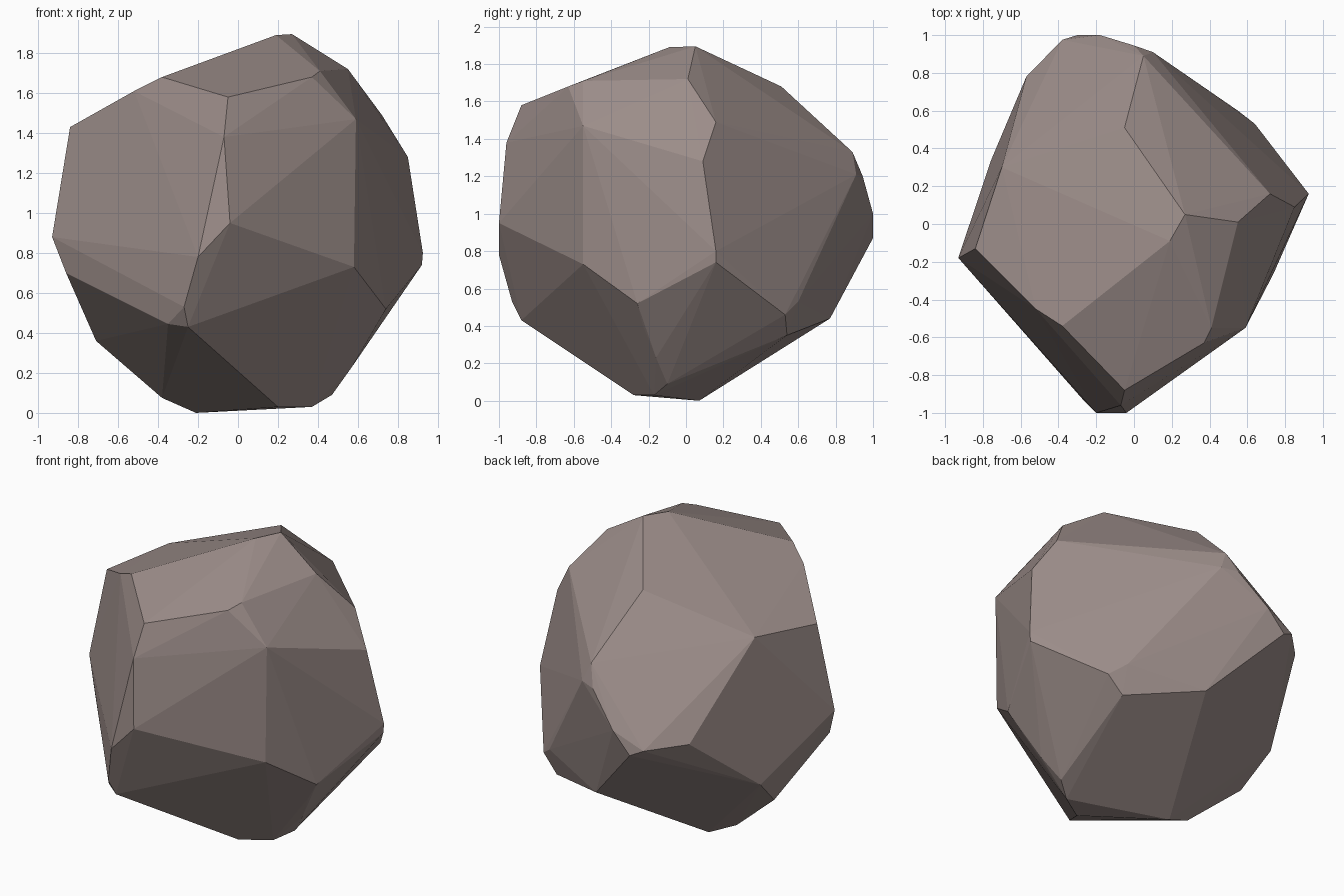
import bpy, bmesh, math

# Corner points of the faceted boulder, grouped in height bands
crown = [(.19, -.09, 1.89), (.27, .05, 1.895), (.14, .21, 1.81), (.55, .01, 1.72),
         (.41, -.55, 1.71), (.37, -.63, 1.68), (-.38, -.54, 1.68), (-.05, .51, 1.68),
         (-.52, -.45, 1.61), (-.05, -.88, 1.58)]
shoulder = [(.72, .16, 1.49), (.59, -.55, 1.47), (-.70, .30, 1.47), (-.84, -.13, 1.43),
            (-.07, -.96, 1.38), (.05, .89, 1.33), (.85, .09, 1.28), (.10, .91, 1.21),
            (0, .945, 1.2)]
waist = [(-.18, 1, 1), (-.04, -1, .95), (-.57, .78, .93), (-.38, .975, .91),
         (-.93, -.18, .88), (-.30, 1, .87), (.925, .16, .80), (-.20, -1, .78),
         (.92, .16, .74), (.58, -.55, .73), (-.86, -.23, .70), (.83, .28, .67)]
underside = [(-.76, .33, .55), (.55, .60, .53), (-.27, -.93, .53), (.74, -.26, .52),
             (.64, .53, .46), (-.35, -.81, .445), (.10, .77, .44), (-.25, -.88, .43),
             (.66, -.23, .40), (-.71, .12, .36), (.54, .54, .35), (.57, -.16, .23)]
foot = [(.47, -.10, .09), (-.38, .03, .075), (.37, -.17, .03), (.20, -.28, .03),
        (-.21, .07, 0)]

# Wrap the corners in a convex hull and merge nearly flat facets
bm = bmesh.new()
for band in (crown, shoulder, waist, underside, foot):
    for p in band:
        bm.verts.new(p)
hull = bmesh.ops.convex_hull(bm, input=bm.verts[:])
bmesh.ops.delete(bm, geom=[v for v in bm.verts if not v.link_faces], context='VERTS')
bmesh.ops.dissolve_limit(bm, angle_limit=math.radians(2), verts=bm.verts[:], edges=bm.edges[:])
bmesh.ops.recalc_face_normals(bm, faces=bm.faces[:])

mesh = bpy.data.meshes.new("boulder")
bm.to_mesh(mesh)
bm.free()
boulder = bpy.data.objects.new("boulder", mesh)
bpy.context.collection.objects.link(boulder)

# Warm grey-brown stone
stone = bpy.data.materials.new("stone")
stone.diffuse_color = (0.33, 0.265, 0.25, 1)
mesh.materials.append(stone)
